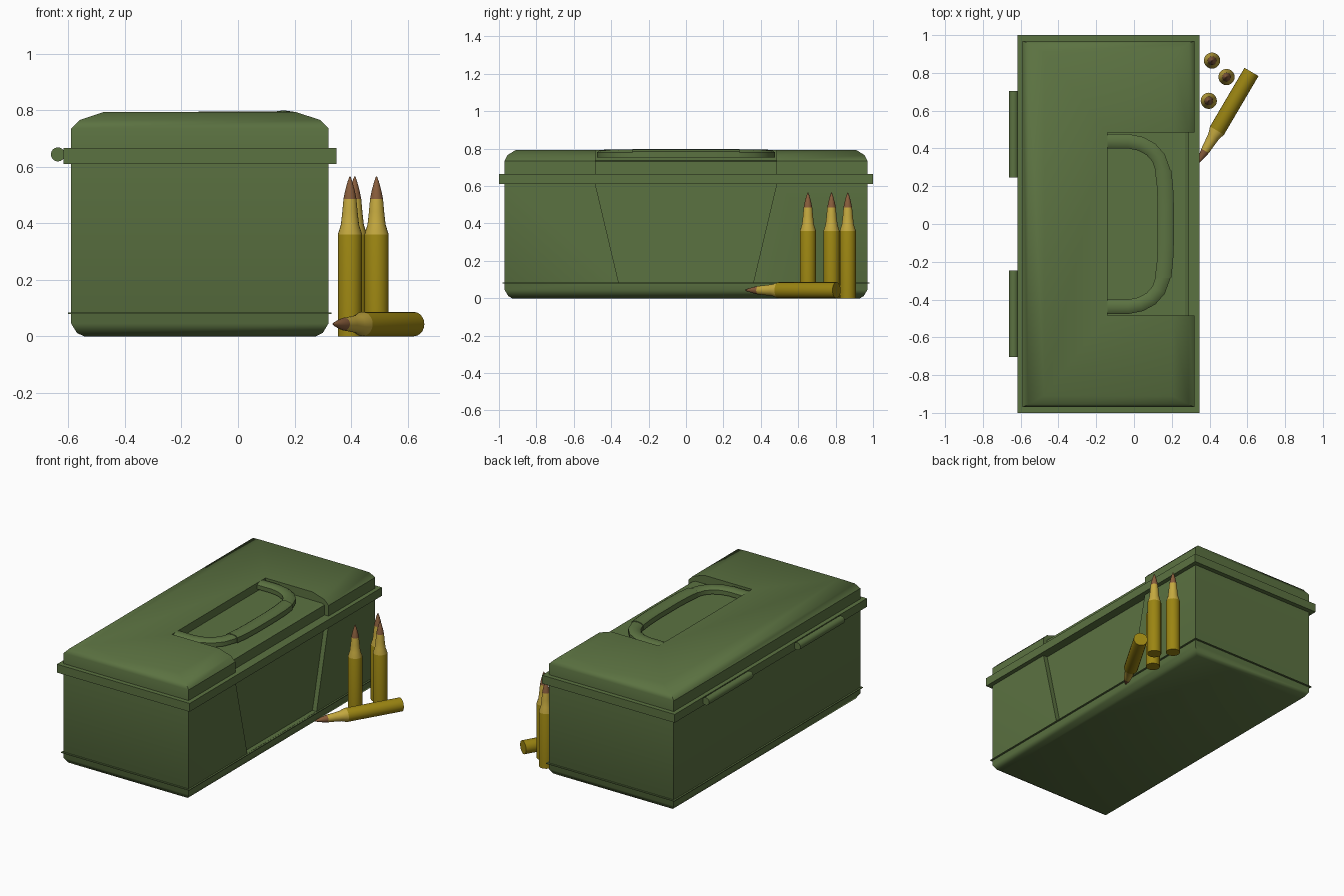
import bpy, bmesh, math
from mathutils import Vector, Matrix

if "Cube" in bpy.data.objects:
    bpy.data.objects.remove(bpy.data.objects["Cube"])


def material(name, rgb):
    m = bpy.data.materials.new(name)
    m.diffuse_color = (*rgb, 1)
    m.use_nodes = True
    m.node_tree.nodes["Principled BSDF"].inputs["Base Color"].default_value = m.diffuse_color
    return m


GREEN = material("olive_green", (0.105, 0.168, 0.053))
BRASS = material("brass_case", (0.33, 0.235, 0.006))
NECK = material("bright_brass", (0.56, 0.40, 0.05))
COPPER = material("copper_tip", (0.25, 0.11, 0.045))


def finish(bm, name, mats=(GREEN,), smooth=True):
    bmesh.ops.recalc_face_normals(bm, faces=bm.faces)
    me = bpy.data.meshes.new(name)
    bm.to_mesh(me)
    bm.free()
    for m in mats:
        me.materials.append(m)
    ob = bpy.data.objects.new(name, me)
    bpy.context.collection.objects.link(ob)
    bpy.ops.object.select_all(action='DESELECT')
    bpy.context.view_layer.objects.active = ob
    ob.select_set(True)
    if smooth:
        bpy.ops.object.shade_smooth_by_angle(angle=math.radians(40))
    return ob


def skin(bm, rings):
    """Join rings of points into a closed skin with capped ends."""
    loops = [[bm.verts.new(p) for p in r] for r in rings]
    n = len(loops[0])
    for a, b in zip(loops, loops[1:]):
        for i in range(n):
            bm.faces.new((a[i], a[(i + 1) % n], b[(i + 1) % n], b[i]))
    bm.faces.new(loops[0])
    bm.faces.new(loops[-1])


def stack(name, levels):
    """Rectangular levels (inset x, inset y, z) of the box outline."""
    bm = bmesh.new()
    skin(bm, [[(-0.59 + i, -0.97 + j, z), (0.32 - i, -0.97 + j, z),
               (0.32 - i, 0.97 - j, z), (-0.59 + i, 0.97 - j, z)] for i, j, z in levels])
    return finish(bm, name)


def carve(target, rings):
    bm = bmesh.new()
    skin(bm, rings)
    cutter = finish(bm, "cutter", smooth=False)
    cutter.hide_render = True
    mod = target.modifiers.new("recess", 'BOOLEAN')
    mod.operation = 'DIFFERENCE'
    mod.solver = 'EXACT'
    mod.object = cutter
    bpy.context.view_layer.objects.active = target
    bpy.ops.object.modifier_apply(modifier=mod.name)
    bpy.data.objects.remove(cutter)


# box body with a tapered recess on the right side
body = stack("box_body", [(0.045, 0.04, 0), (0.02, 0.02, 0.012), (0, 0, 0.045), (0, 0, 0.62)])
trapezoid = [(-0.36, 0.085), (0.36, 0.085), (0.488, 0.625), (-0.488, 0.625)]
carve(body, [[(x, y, z) for y, z in trapezoid] for x in (0.29, 0.4)])

# thin seam near the base and lid rim
stack("base_seam", [(-0.011, -0.011, 0.079), (-0.011, -0.011, 0.084)])
stack("lid_rim", [(-0.028, -0.03, 0.61), (-0.028, -0.03, 0.665)])

# lid with rounded shoulders and a handle recess
lid = stack("lid", [(0, 0, 0.655), (0, 0, 0.735), (0.03, 0.015, 0.765), (0.115, 0.06, 0.793)])
recess = [(-0.14, 0.9), (-0.14, 0.74), (0.27, 0.737), (0.29, 0.73), (0.29, 0.6), (0.4, 0.6), (0.4, 0.9)]
carve(lid, [[(x, y, z) for x, z in recess] for y in (-0.485, 0.485)])
bpy.ops.object.select_all(action='DESELECT')
for ob in (body, lid):
    ob.select_set(True)
    bpy.context.view_layer.objects.active = ob
    bpy.ops.object.shade_smooth_by_angle(angle=math.radians(40))


def sweep(name, path, w, z0, z1):
    """Sweep a chamfered bar section along a flat path."""
    pts = [Vector((x, y, 0)) for x, y in path]
    c = 0.014
    section = [(-w, z0), (w, z0), (w, z1 - c), (w - c, z1 - 0.004), (0, z1),
               (c - w, z1 - 0.004), (-w, z1 - c)]
    rings = []
    for i, p in enumerate(pts):
        t = (pts[min(i + 1, len(pts) - 1)] - pts[max(i - 1, 0)]).normalized()
        if i in (0, len(pts) - 1):
            t = Vector((round(t.x), round(t.y), 0)).normalized()
        side = Vector((t.y, -t.x, 0))
        rings.append([p + side * s + Vector((0, 0, z)) for s, z in section])
    bm = bmesh.new()
    skin(bm, rings)
    return finish(bm, name)


# folded carry handle and its grip
half = [(-0.14, 0.438), (-0.03, 0.438), (0.035, 0.425), (0.09, 0.395), (0.13, 0.35), (0.155, 0.28), (0.166, 0.17)]
sweep("handle", half + [(x, -y) for x, y in reversed(half)], 0.038, 0.752, 0.794)
grip = [(0.154, 0.285), (0.164, 0.2), (0.168, 0.1)]
sweep("handle_grip", grip + [(x, -y) for x, y in reversed(grip)], 0.043, 0.75, 0.798)

# hinge barrels along the left rim
for side, label in ((-1, "front"), (1, "back")):
    bm = bmesh.new()
    bmesh.ops.create_cone(bm, cap_ends=True, segments=16, radius1=0.025, radius2=0.025, depth=0.46,
                          matrix=Matrix.Translation((-0.637, side * 0.475, 0.643))
                          @ Matrix.Rotation(math.pi / 2, 4, 'X'))
    finish(bm, "hinge_" + label)

# cartridges: lathed case, neck and tip
PROFILE = [(0.043, 0), (0.043, 0.36), (0.032, 0.395), (0.027, 0.44), (0.023, 0.485),
           (0.017, 0.515), (0.009, 0.545), (0.002, 0.565)]


def cartridge(name, matrix):
    bm = bmesh.new()
    n = 20
    skin(bm, [[(r * math.cos(a * math.tau / n), r * math.sin(a * math.tau / n), z)
               for a in range(n)] for r, z in PROFILE])
    for f in bm.faces:
        z = f.calc_center_median().z
        f.material_index = 0 if z < 0.36 else 1 if z < 0.485 else 2
    bm.transform(matrix)
    finish(bm, name, (BRASS, NECK, COPPER))


for i, (x, y) in enumerate([(0.413, 0.865), (0.49, 0.778), (0.396, 0.652)]):
    cartridge(f"standing_cartridge_{i + 1}", Matrix.Translation((x, y, 0)))
axis = Vector((-0.287, -0.488, 0))
cartridge("lying_cartridge", Matrix.Translation((0.622, 0.805, 0.043))
          @ axis.to_track_quat('Z', 'Y').to_matrix().to_4x4())
